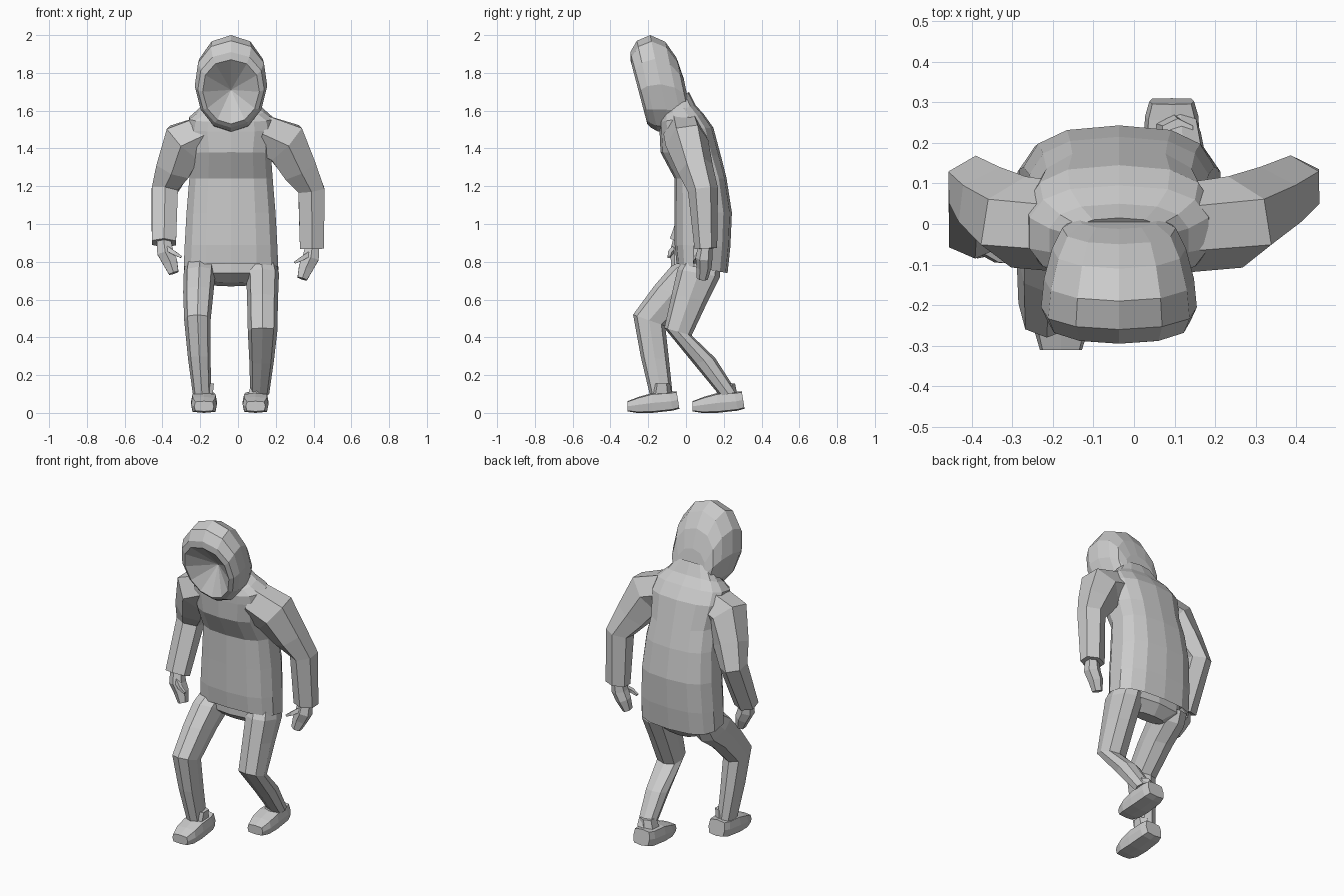
import bpy, bmesh
from math import cos, sin, pi, copysign
from mathutils import Vector

cube = bpy.data.objects.get("Cube")
if cube:
    bpy.data.objects.remove(cube)

grey = bpy.data.materials.new("plain grey")
grey.use_nodes = True
grey.diffuse_color = (0.6, 0.6, 0.6, 1)
grey.node_tree.nodes["Principled BSDF"].inputs["Base Color"].default_value = (0.6, 0.6, 0.6, 1)


def bend(v, p):
    """Below 1 the power makes a round section boxier."""
    return copysign(abs(v) ** p, v) if abs(v) > 1e-6 else 0.0


def skin(name, rings, start=None):
    """Bridge rings of points; the start may close to an apex, other ends are flat."""
    bm = bmesh.new()
    loops = [[bm.verts.new(p) for p in ring] for ring in rings]
    n = len(loops[0])
    for a, b in zip(loops, loops[1:]):
        for i in range(n):
            j = (i + 1) % n
            bm.faces.new((a[i], a[j], b[j], b[i]))
    bm.faces.new(loops[-1])
    if start is None:
        bm.faces.new(loops[0])
    else:
        tip = bm.verts.new(start)
        for i in range(n):
            bm.faces.new((loops[0][i], loops[0][(i + 1) % n], tip))
    bmesh.ops.recalc_face_normals(bm, faces=bm.faces)
    mesh = bpy.data.meshes.new(name)
    bm.to_mesh(mesh)
    bm.free()
    mesh.materials.append(grey)
    obj = bpy.data.objects.new(name, mesh)
    bpy.context.collection.objects.link(obj)


def loft(name, sections, sides=8, power=0.8, taper=0.0, start=None):
    """Sections: centre x, point A (y, z), opposite point B (y, z), half width.
    Taper widens the A side and narrows the B side."""
    rings = []
    for x, a, b, w in sections:
        a, b = Vector((x, *a)), Vector((x, *b))
        mid, half = (a + b) / 2, (a - b) / 2
        ring = []
        for i in range(sides):
            c, s = cos(2 * pi * i / sides), sin(2 * pi * i / sides)
            across = w * bend(s, power) * (1 + taper * c)
            ring.append(mid + half * bend(c, power) + Vector((across, 0, 0)))
        rings.append(ring)
    skin(name, rings, start)


def tube(name, path, sides=6):
    """Path: point, half size across, half size in depth."""
    pts = [Vector(p[0]) for p in path]
    rings = []
    for i, (p, across, deep) in enumerate(path):
        along = (pts[min(i + 1, len(pts) - 1)] - pts[max(i - 1, 0)]).normalized()
        side = Vector((0, 1, 0)).cross(along).normalized()
        depth = along.cross(side)
        rings.append([pts[i] + side * across * cos(t) + depth * deep * sin(t)
                      for t in (2 * pi * (k + 0.5) / sides for k in range(sides))])
    skin(name, rings)


MID = -0.037

# Jacket body, with a hem that turns up inside
loft("jacket_body", [
    (MID, (-0.03, 0.83), (0.19, 0.80), 0.22),
    (MID, (-0.05, 0.79), (0.22, 0.74), 0.255),
    (MID, (-0.06, 0.89), (0.235, 0.88), 0.25),
    (MID, (-0.06, 1.06), (0.243, 1.06), 0.24),
    (MID, (-0.06, 1.24), (0.215, 1.24), 0.225),
    (MID, (-0.135, 1.38), (0.185, 1.36), 0.215),
    (MID, (-0.14, 1.49), (0.145, 1.51), 0.235),
    (MID, (-0.14, 1.54), (0.095, 1.58), 0.225),
    (MID, (-0.13, 1.57), (0.05, 1.63), 0.175),
    (MID, (-0.11, 1.59), (0.015, 1.70), 0.12),
], sides=14, power=0.75)

# Hood, closed at the front by a recessed face
loft("hood", [
    (MID, (-0.295, 1.87), (-0.205, 1.53), 0.15),
    (MID, (-0.295, 1.91), (-0.185, 1.51), 0.176),
    (MID, (-0.26, 1.97), (-0.15, 1.49), 0.192),
    (MID, (-0.19, 2.0), (-0.08, 1.48), 0.185),
    (MID, (-0.11, 1.965), (-0.01, 1.48), 0.165),
    (MID, (-0.05, 1.88), (0.03, 1.50), 0.14),
    (MID, (-0.012, 1.77), (0.04, 1.52), 0.10),
], sides=12, power=0.95, taper=0.08, start=(MID, -0.14, 1.71))

# Arms and hands: the right forearm swings forward
for side, s, wrist_y, wrist_z in (("left", 1, 0.105, 0.87), ("right", -1, -0.03, 0.9)):
    lean = wrist_y - 0.01
    shift = -0.035 if s < 0 else 0
    tube(side + "_sleeve", [
        ((s * 0.12 + shift, -0.01, 1.48), 0.115, 0.11),
        ((s * 0.25 + shift, 0.005, 1.43), 0.135, 0.115),
        ((s * 0.325 + shift / 2, 0.05, 1.29), 0.105, 0.095),
        ((s * 0.388, 0.09, 1.18), 0.08, 0.08),
        ((s * 0.392, wrist_y, wrist_z), 0.074, 0.06),
    ])
    tube(side + "_hand", [
        ((s * 0.395, wrist_y, wrist_z + 0.03), 0.04, 0.035),
        ((s * 0.385, lean, wrist_z - 0.05), 0.05, 0.045),
        ((s * 0.36, lean, wrist_z - 0.10), 0.045, 0.04),
        ((s * 0.34, lean - 0.01, wrist_z - 0.16), 0.03, 0.03),
    ])
    tube(side + "_thumb", [
        ((s * 0.375, lean - 0.02, wrist_z - 0.03), 0.018, 0.018),
        ((s * 0.335, lean - 0.045, wrist_z - 0.055), 0.015, 0.015),
        ((s * 0.30, lean - 0.05, wrist_z - 0.075), 0.008, 0.01),
    ], sides=4)

# Trousers
loft("trouser_seat", [
    (MID, (0.03, 0.69), (0.13, 0.67), 0.10),
    (MID, (-0.03, 0.74), (0.18, 0.73), 0.21),
    (MID, (-0.03, 0.82), (0.18, 0.80), 0.21),
], sides=10)
loft("right_trouser_leg", [
    (-0.20, (0.0, 0.82), (0.17, 0.75), 0.08),
    (-0.205, (-0.08, 0.775), (0.14, 0.68), 0.084),
    (-0.21, (-0.17, 0.67), (0.03, 0.60), 0.08),
    (-0.215, (-0.28, 0.52), (-0.11, 0.46), 0.07),
    (-0.205, (-0.24, 0.30), (-0.09, 0.28), 0.06),
    (-0.19, (-0.19, 0.09), (-0.07, 0.09), 0.048),
])
loft("left_trouser_leg", [
    (0.12, (-0.01, 0.82), (0.18, 0.76), 0.083),
    (0.13, (-0.045, 0.76), (0.18, 0.72), 0.087),
    (0.13, (-0.075, 0.63), (0.115, 0.59), 0.082),
    (0.13, (-0.115, 0.45), (0.03, 0.41), 0.078),
    (0.125, (0.04, 0.26), (0.155, 0.29), 0.065),
    (0.115, (0.18, 0.09), (0.27, 0.11), 0.05),
])

# Shoes with ankle collars
for side, x, toe in (("right", -0.18, -0.31), ("left", 0.093, 0.035)):
    loft(side + "_shoe", [
        (x, (toe, 0.062), (toe, 0.008), 0.052),
        (x, (toe + 0.06, 0.085), (toe + 0.05, 0.0), 0.068),
        (x, (toe + 0.13, 0.105), (toe + 0.13, 0.0), 0.07),
        (x, (toe + 0.22, 0.11), (toe + 0.24, 0.012), 0.066),
        (x, (toe + 0.26, 0.115), (toe + 0.275, 0.022), 0.055),
    ], power=0.4)
    loft(side + "_ankle", [
        (x, (toe + 0.12, 0.08), (toe + 0.24, 0.08), 0.05),
        (x + 0.015, (toe + 0.14, 0.155), (toe + 0.225, 0.155), 0.042),
    ], sides=6)
